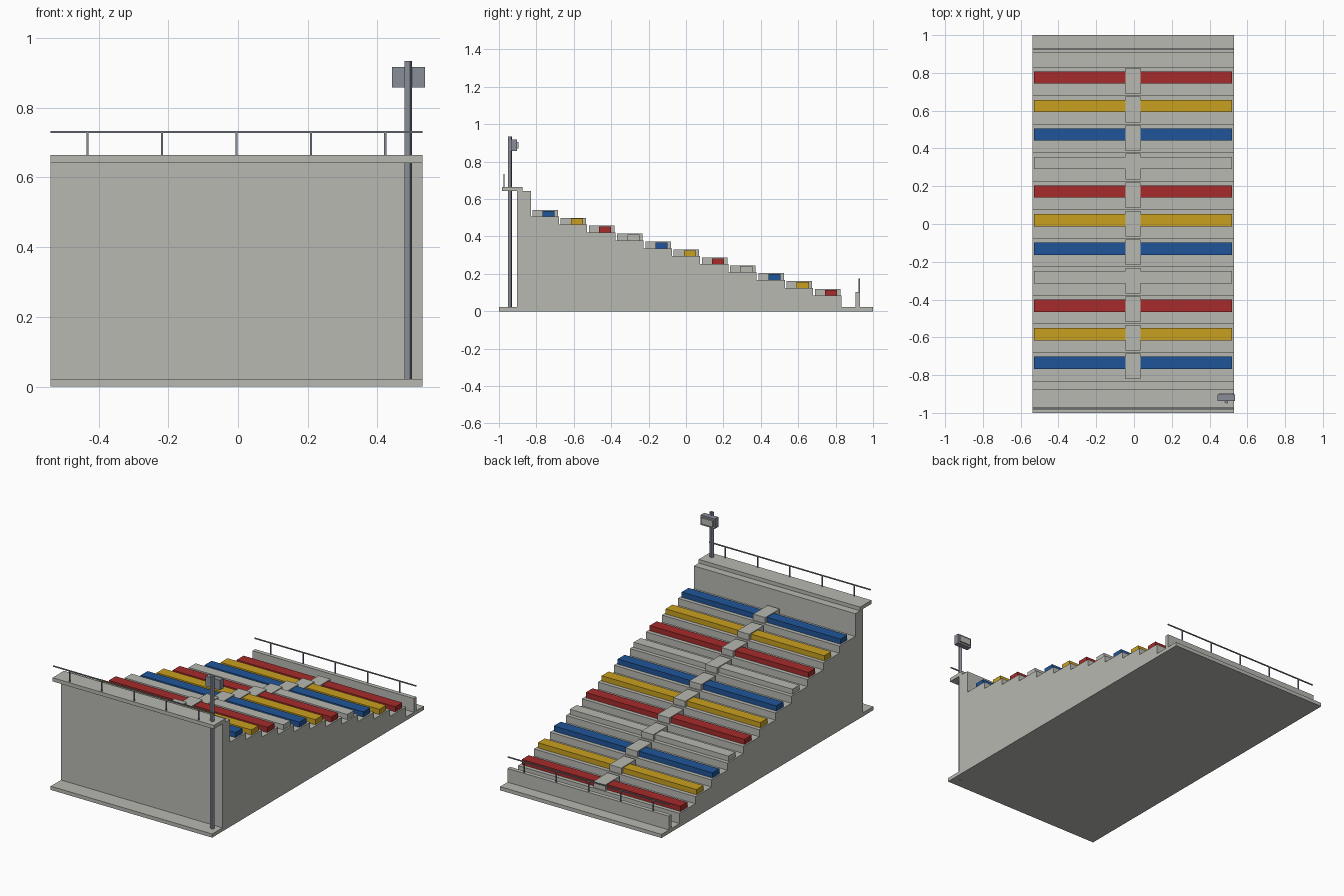
import bpy, bmesh, math

if "Cube" in bpy.data.objects:
    bpy.data.objects.remove(bpy.data.objects["Cube"])

X0, X1 = -0.538, 0.529          # stand width
XC = (X0 + X1) / 2
ROWS, RUN, DROP = 11, 0.151, 0.0423
Y_START, Z_START = -0.83, 0.506  # back edge and height of the top step
BASE = 0.022


def mat(name, r, g, b):
    def lin(c):
        c /= 255
        return c / 12.92 if c <= 0.04045 else ((c + 0.055) / 1.055) ** 2.4
    m = bpy.data.materials.new(name)
    m.diffuse_color = (lin(r), lin(g), lin(b), 1)
    m.use_nodes = True
    m.node_tree.nodes["Principled BSDF"].inputs["Base Color"].default_value = m.diffuse_color
    return m


concrete = mat("concrete grey", 184, 184, 178)
red = mat("seat red", 166, 43, 43)
yellow = mat("seat yellow", 200, 160, 32)
blue = mat("seat blue", 32, 85, 152)
steel = mat("steel grey", 136, 142, 153)


def finish(name, bm, material):
    bmesh.ops.recalc_face_normals(bm, faces=bm.faces)
    me = bpy.data.meshes.new(name)
    bm.to_mesh(me)
    bm.free()
    me.materials.append(material)
    ob = bpy.data.objects.new(name, me)
    bpy.context.collection.objects.link(ob)
    return ob


def add_box(bm, x0, x1, y0, y1, z0, z1):
    vs = bmesh.ops.create_cube(bm, size=1)["verts"]
    for v in vs:
        v.co.x = x1 if v.co.x > 0 else x0
        v.co.y = y1 if v.co.y > 0 else y0
        v.co.z = z1 if v.co.z > 0 else z0


def box(name, material, *dims):
    bm = bmesh.new()
    add_box(bm, *dims)
    return finish(name, bm, material)


# Ground slab
box("base_slab", concrete, X0, X1, -1, 1, 0, BASE)

# Stepped terrace: side profile extruded across the width
profile = [(-0.903, BASE), (-0.903, 0.642), (Y_START, 0.642)]
for i in range(ROWS):
    z = Z_START - i * DROP
    profile += [(Y_START + i * RUN, z), (Y_START + (i + 1) * RUN, z)]
profile.append((Y_START + ROWS * RUN, BASE))
bm = bmesh.new()
face = bm.faces.new([bm.verts.new((X0, y, z)) for y, z in profile])
ext = bmesh.ops.extrude_face_region(bm, geom=[face])["geom"]
bmesh.ops.translate(bm, vec=(X1 - X0, 0, 0),
                    verts=[g for g in ext if isinstance(g, bmesh.types.BMVert)])
finish("terrace", bm, concrete)

# Top walkway and front parapet
box("back_walkway", concrete, X0, X1, -0.983, -0.875, 0.642, 0.664)
box("front_parapet", concrete, X0, X1, 0.905, 0.93, BASE, 0.104)

# Benches on each step, split by an aisle block
colours = [blue, yellow, red, concrete]
for i in range(ROWS):
    y, z = Y_START + i * RUN, Z_START - i * DROP
    bm = bmesh.new()
    for x0, x1 in ((X0 + 0.009, -0.042), (0.034, X1 - 0.009)):
        add_box(bm, x0, x1, y + 0.063, y + 0.128, z, z + 0.031)
    finish(f"bench_row_{i + 1}", bm, colours[i % 4])
    box(f"aisle_step_{i + 1}", concrete, -0.044, 0.035, y + 0.009, y + 0.145, z, z + 0.036)


# Handrails with five posts each
def railing(name, y, z0, z1):
    bm = bmesh.new()
    t = 0.003
    add_box(bm, X0, X1, y - t, y + t, z1 - 2 * t, z1)
    for k in range(5):
        x = XC + (k - 2) * 0.2135
        add_box(bm, x - t, x + t, y - t, y + t, z0, z1 - 2 * t)
    finish(name, bm, steel)


railing("back_railing", -0.974, 0.664, 0.733)
railing("front_railing", 0.926, 0.104, 0.174)

# Floodlight pole, octagonal
PX, PY, TOP = 0.489, -0.941, 0.934
bm = bmesh.new()
r = 0.0107 / math.cos(math.pi / 8)
bmesh.ops.create_cone(bm, cap_ends=True, segments=8, radius1=r, radius2=r, depth=TOP)
for v in bm.verts:
    a = math.atan2(v.co.y, v.co.x)
    k = round((a - math.pi / 8) / (math.pi / 4))   # flat side faces front
    a = math.pi / 8 + k * math.pi / 4
    v.co = (PX + r * math.cos(a), PY + r * math.sin(a), v.co.z + TOP / 2)
finish("light_pole", bm, steel)

# Floodlight housing and lens
box("floodlight_housing", steel, 0.442, 0.536, -0.936, -0.903, 0.858, 0.917)
box("floodlight_lens", concrete, 0.452, 0.526, -0.903, -0.895, 0.869, 0.906)
